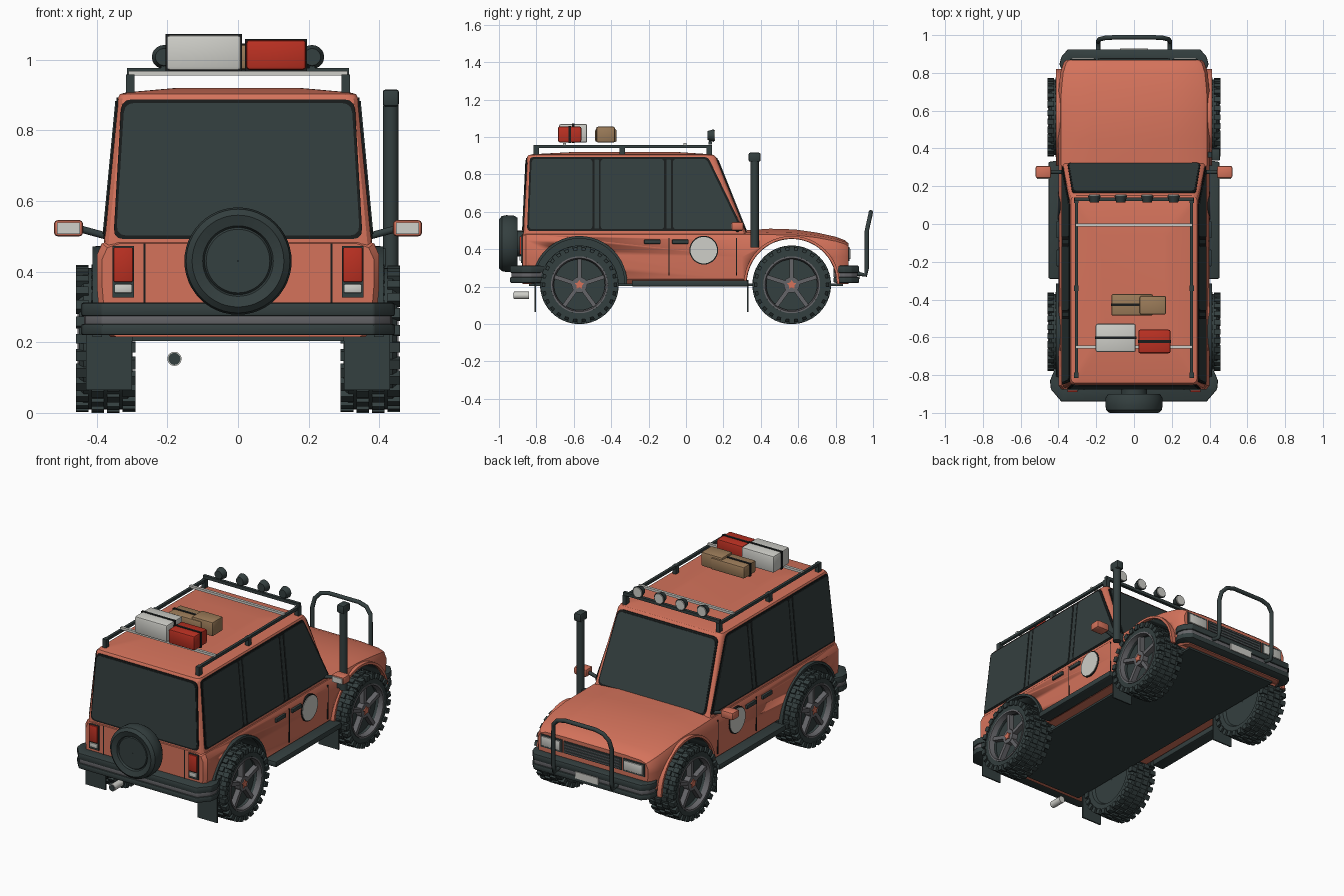
import bpy, bmesh
from math import sin, cos, pi, radians
from mathutils import Vector, Matrix

cube = bpy.data.objects.get("Cube")
if cube:
    bpy.data.objects.remove(cube)

def material(name, *rgb):
    m = bpy.data.materials.new(name)
    m.use_nodes = True
    m.diffuse_color = (*rgb, 1)
    m.node_tree.nodes["Principled BSDF"].inputs["Base Color"].default_value = (*rgb, 1)
    return m

ORANGE = material("coral paint", .66, .17, .105)
DARK = material("dark slate", .034, .05, .05)
BLACK = material("black rubber", .01, .012, .012)
GREY = material("mid grey", .13, .13, .14)
WHITE = material("off white", .62, .62, .58)
RED = material("red", .5, .03, .016)
TAN = material("tan", .33, .2, .1)
SIDES = ((1, "left"), (-1, "right"))

# ---- helpers ----
def finish(name, bm, mat, bevel=0):
    bmesh.ops.recalc_face_normals(bm, faces=bm.faces)
    if bevel:
        bmesh.ops.bevel(bm, geom=bm.edges[:], offset=bevel, segments=2, profile=.5, affect='EDGES')
    mesh = bpy.data.meshes.new(name)
    bm.to_mesh(mesh)
    bm.free()
    ob = bpy.data.objects.new(name, mesh)
    bpy.context.collection.objects.link(ob)
    mesh.materials.append(mat)
    bpy.ops.object.select_all(action='DESELECT')
    ob.select_set(True)
    bpy.context.view_layer.objects.active = ob
    bpy.ops.object.shade_smooth_by_angle(angle=radians(32))
    return ob

def box(name, c, size, mat, bevel=0):
    bm = bmesh.new()
    bmesh.ops.create_cube(bm, size=1, matrix=Matrix.Translation(c) @ Matrix.Diagonal((*size, 1)))
    return finish(name, bm, mat, bevel)

def rod(name, p, q, r, mat, n=20, r2=None):
    p, q = Vector(p), Vector(q)
    bm = bmesh.new()
    turn = (q - p).to_track_quat('Z', 'Y').to_matrix().to_4x4()
    bmesh.ops.create_cone(bm, cap_ends=True, segments=n, radius1=r, radius2=r if r2 is None else r2,
                          depth=(q - p).length, matrix=Matrix.Translation((p + q) / 2) @ turn)
    return finish(name, bm, mat)

def loft(name, rings, mat, closed=False):
    bm = bmesh.new()
    vs = [[bm.verts.new(p) for p in r] for r in rings]
    n = len(vs[0])
    for a, b in zip(vs, vs[1:] + (vs[:1] if closed else [])):
        for i in range(n):
            bm.faces.new((a[i], a[(i + 1) % n], b[(i + 1) % n], b[i]))
    if not closed:
        bm.faces.new(vs[0])
        bm.faces.new(vs[-1])
    return finish(name, bm, mat)

def lathe(name, profile, centre, axis, mat, n=40):
    # profile of (radius, offset along axis), closed into a ring
    rings = []
    for i in range(n):
        a = 2 * pi * i / n
        rings.append([Vector(centre) + (Vector((o, r * cos(a), r * sin(a))) if axis == 'x'
                      else Vector((r * cos(a), o, r * sin(a)))) for r, o in profile])
    return loft(name, rings, mat, True)

def plate(name, pts, push, mat, bevel=0):
    bm = bmesh.new()
    face = bm.faces.new([bm.verts.new(p) for p in pts])
    top = bmesh.ops.extrude_face_region(bm, geom=[face])
    bmesh.ops.translate(bm, vec=push, verts=[v for v in top['geom'] if isinstance(v, bmesh.types.BMVert)])
    return finish(name, bm, mat, bevel)

def rounded(pts, r):
    out = []
    pts = [Vector(p) for p in pts]
    for i, p in enumerate(pts):
        a = p + (pts[i - 1] - p).normalized() * r
        b = p + (pts[(i + 1) % len(pts)] - p).normalized() * r
        for t in (0, .33, .67, 1):
            out.append(a * (1 - t) ** 2 + p * 2 * t * (1 - t) + b * t * t)
    return out

# ---- lower body with wheel arches ----
def section(y, w, t, crown):
    half = [(w * .55, t + crown), (w - .05, t), (w - .015, t - .012), (w, t - .045),
            (w, .36), (w - .01, .24), (w - .04, .215)]
    return [(x, y, z) for x, z in half] + [(-x, y, z) for x, z in reversed(half)]

body = loft("lower_body", [section(*s) for s in (
    (-.875, .385, .48, 0), (-.855, .4, .492, 0), (.3, .4, .492, .008), (.45, .402, .49, .02),
    (.58, .402, .488, .018), (.7, .4, .474, .015), (.8, .39, .455, .012), (.85, .375, .44, .008),
    (.868, .36, .428, .004))], ORANGE)
AXLES = ((.565, .24, "front"), (-.57, .248, "rear"))
cuts = [rod("arch_cutter_front", (-.6, .565, .215), (.6, .565, .215), .24, DARK, 48)]
cuts += [rod("arch_cutter_rear_" + n, (s * .27, -.57, .215), (s * .6, -.57, .215), .248, DARK, 48) for s, n in SIDES]
bpy.context.view_layer.objects.active = body
for c in cuts:
    mod = body.modifiers.new("arch", 'BOOLEAN')
    mod.operation, mod.solver, mod.object = 'DIFFERENCE', 'EXACT', c
    bpy.ops.object.modifier_apply(modifier=mod.name)
    bpy.data.objects.remove(c)
if len(body.data.materials) < 2:
    body.data.materials.append(DARK)
for p in body.data.polygons:
    x, y, z = p.center
    inside = any((y - ay) ** 2 + (z - .215) ** 2 < (r + .001) ** 2 for ay, r, _ in AXLES)
    p.material_index = int(inside and abs(x) < .394 and z > .217)
box("floor_pan", (0, 0, .21), (.6, 1.68, .012), DARK)

# ---- cabin ----
def cabin_ring(z, hx, y0, y1, r=.03):
    return rounded([(-hx, y0, z), (hx, y0, z), (hx, y1, z), (-hx, y1, z)], r)
loft("cabin", [cabin_ring(*r) for r in ((.47, .381, -.871, .33), (.89, .341, -.851, .162),
     (.903, .334, -.843, .15), (.908, .315, -.82, .13), (.92, .18, -.6, -.05))], ORANGE)

def lean(z, low, high):
    return low + (high - low) * (z - .47) / .42

def side_pane(name, pts, s, mat, lift, r=.02):
    plate(name, rounded([(s * (lean(z, .381, .341) - .004), y, z) for y, z in pts], r), (s * (.004 + lift), 0, 0), mat)

def end_pane(name, pts, low, high, d, mat, lift, r=.03):
    plate(name, rounded([(x, lean(z, low, high) - d * .004, z) for x, z in pts], r), (0, d * (.004 + lift), 0), mat)

def trapezoid(w0, w1, z0, z1):
    return [(-w0, z0), (w0, z0), (w1, z1), (-w1, z1)]

for s, n in SIDES:
    side_pane("window_seal_" + n, [(-.85, .497), (.31, .497), (.118, .893), (-.835, .893)], s, BLACK, .003)
    for part, pts in (("rear", [(-.84, .507), (-.5, .507), (-.5, .883), (-.825, .883)]),
                      ("middle", [(-.457, .507), (-.117, .507), (-.117, .883), (-.457, .883)]),
                      ("front", [(-.07, .507), (.292, .507), (.11, .883), (-.07, .883)])):
        side_pane(part + "_window_" + n, pts, s, DARK, .006)
    # door pillars
    for i, y in enumerate((-.478, -.093)):
        side_pane(f"pillar_{i}_{n}", [(y - .012, .51), (y + .012, .51), (y + .012, .88), (y - .012, .88)], s, DARK, .005, .004)
for name, low, high, d, w0, w1 in (("rear_window", -.871, -.851, -1, .345, .322), ("windscreen", .33, .162, 1, .345, .318)):
    end_pane(name + "_seal", trapezoid(w0 + .008, w1 + .008, .492, .888), low, high, d, BLACK, .004)
    end_pane(name, trapezoid(w0, w1, .502, .878), low, high, d, DARK, .007)

# ---- wheels ----
TYRE = [(.002, -.06), (.14, -.06), (.15, -.076), (.185, -.076), (.2, -.062), (.2, .062), (.185, .076),
        (.152, .076), (.142, .06), (.142, .03), (.002, .03)]
for ay, _, end in AXLES:
    for s, n in SIDES:
        tag = end + "_" + n
        c = Vector((s * .375, ay, .21))
        lathe("tyre_" + tag, [(r, s * o) for r, o in TYRE], c, 'x', DARK, 48)
        lathe("rim_" + tag, [(.136, s * .05), (.15, s * .05), (.152, s * .08), (.143, s * .08)], c, 'x', GREY)
        bm = bmesh.new()
        for i in range(26):
            for x, w, r, h, off in ((-.022, .036, .201, .018, 0), (.022, .036, .201, .018, .5),
                                    (-.066, .036, .193, .03, .5), (.066, .036, .193, .03, 0)):
                m = (Matrix.Translation(c) @ Matrix.Rotation(2 * pi * (i + off) / 26, 4, 'X')
                     @ Matrix.Translation((x, 0, r)) @ Matrix.Diagonal((w, .028, h, 1)))
                bmesh.ops.create_cube(bm, size=1, matrix=m)
        finish("tread_" + tag, bm, DARK)
        bm = bmesh.new()
        for i in range(5):
            m = (Matrix.Translation(c) @ Matrix.Rotation(2 * pi * i / 5, 4, 'X')
                 @ Matrix.Translation((s * .048, 0, .085)) @ Matrix.Diagonal((.03, .022, .118, 1)))
            bmesh.ops.create_cube(bm, size=1, matrix=m)
        finish("spokes_" + tag, bm, GREY)
        rod("hub_" + tag, c + Vector((s * .03, 0, 0)), c + Vector((s * .066, 0, 0)), .042, GREY)
        star = [c + Vector((s * .066, r * sin(i * pi / 5), r * cos(i * pi / 5)))
                for i in range(10) for r in ((.026, .015)[i % 2],)]
        plate("hub_cap_" + tag, star, (s * .006, 0, 0), ORANGE)
        box("mud_flap_" + tag, (s * .365, ay - .235, .15), (.13, .008, .17), DARK)
        # arch lip
        lip = [(s * .385, ay + r * cos(a), .215 + r * sin(a)) for r, seq in ((.242, range(25)), (.256, range(24, -1, -1)))
               for a in (pi * i / 24 for i in seq)]
        plate("arch_lip_" + tag, lip, (s * .027, 0, 0), ORANGE if end == "front" else DARK)

# ---- spare wheel ----
lathe("spare_wheel", [(.002, -.985), (.09, -.985), (.095, -.978), (.1, -.99), (.13, -1), (.147, -.985),
      (.152, -.96), (.15, -.92), (.138, -.9), (.002, -.9)], (0, 0, .43), 'y', DARK, 48)
rod("spare_mount", (0, -.91, .43), (0, -.86, .43), .07, DARK)

# ---- bumpers ----
def bumper(name, path, depth, d, z0, z1, mat):
    outer = [(x, y) for x, y in path] + [(-x, y) for x, y in reversed(path)]
    inner = [(x * .93, y - d * depth) for x, y in reversed(outer)]
    plate(name, [(x, y, z0) for x, y in outer + inner], (0, 0, z1 - z0), mat, .006)
for part, z0, z1, k, mat in (("lower", .22, .252, 0, DARK), ("strip", .246, .282, .008, GREY), ("upper", .274, .312, 0, DARK)):
    bumper("rear_bumper_" + part, [(.445 - k, -.83), (.44 - k, -.875), (.385, -.94 + k)], .075, -1, z0, z1, mat)
    bumper("front_bumper_" + part, [(.395 - k, .845), (.385 - k, .885), (.35, .925 - k)], .06, 1, z0, z1, mat)
box("number_plate", (0, .926, .262), (.15, .008, .04), WHITE)

# ---- bull bar ----
curve = bpy.data.curves.new("bull_bar", 'CURVE')
curve.dimensions, curve.bevel_depth, curve.bevel_resolution = '3D', .012, 3
half = [(.19, .915, .27), (.19, .96, .262), (.19, .967, .3), (.19, .967, .5), (.182, .978, .55), (.15, .986, .585), (.1, .988, .598)]
path = half + [(-x, y, z) for x, y, z in reversed(half)]
spline = curve.splines.new('POLY')
spline.points.add(len(path) - 1)
for pt, co in zip(spline.points, path):
    pt.co = (*co, 1)
bar = bpy.data.objects.new("bull_bar", curve)
bpy.context.collection.objects.link(bar)
curve.materials.append(DARK)
bpy.ops.object.select_all(action='DESELECT')
bar.select_set(True)
bpy.context.view_layer.objects.active = bar
bpy.ops.object.convert(target='MESH')

# ---- grille ----
box("grille", (0, .869, .375), (.38, .012, .07), DARK)
for i in range(4):
    box(f"grille_slat_{i}", (0, .876, .35 + i * .0165), (.36, .006, .005), GREY)

# ---- paired details ----
for s, n in SIDES:
    box("headlight_frame_" + n, (s * .27, .866, .375), (.14, .014, .075), DARK)
    box("headlight_" + n, (s * .27, .874, .375), (.12, .012, .056), WHITE, .003)
    box("tail_light_frame_" + n, (s * .325, -.875, .4), (.062, .014, .146), DARK)
    box("tail_light_" + n, (s * .325, -.882, .42), (.054, .016, .098), RED, .003)
    box("reverse_light_" + n, (s * .325, -.882, .352), (.05, .016, .025), WHITE, .003)
    box("tailgate_seam_" + n, (s * .265, -.875, .395), (.005, .006, .17), BLACK)
    box("side_step_" + n, (s * .415, .02, .217), (.075, .62, .034), DARK, .008)
    for i, y in enumerate((-.18, -.03)):
        box(f"door_handle_{i}_{n}", (s * .403, y, .44), (.016, .088, .022), DARK, .003)
    for i, y in enumerate((-.09, .27)):
        box(f"door_seam_{i}_{n}", (s * .398, y, .36), (.006, .005, .2), BLACK)
    rod("badge_rim_" + n, (s * .39, .095, .395), (s * .403, .095, .395), .077, BLACK, 32)
    rod("badge_disc_" + n, (s * .396, .095, .395), (s * .406, .095, .395), .071, WHITE, 32)
    rod("mirror_arm_" + n, (s * .37, .275, .5), (s * .45, .275, .522), .01, DARK)
    box("mirror_" + n, (s * .48, .275, .523), (.082, .065, .046), ORANGE, .01)
    box("mirror_glass_" + n, (s * .48, .241, .523), (.066, .006, .032), WHITE)
    # roof rack rails
    box("rack_rail_" + n, (s * .305, -.335, .95), (.016, .95, .016), DARK)
    for i, y in enumerate((-.8, -.34, .125)):
        box(f"rack_post_{i}_{n}", (s * .305, y, .928), (.024, .03, .06), DARK)
for i, y in enumerate((-.65, -.005)):
    box(f"rack_crossbar_{i}", (0, y, .962), (.62, .016, .014), WHITE)
box("lamp_bar", (0, .13, .968), (.63, .018, .018), DARK)
for i, x in enumerate((-.21, -.07, .07, .21)):
    rod(f"roof_lamp_{i}", (x, .115, 1.008), (x, .15, 1.008), .024, DARK, 20, .034)
    rod(f"roof_lamp_lens_{i}", (x, .148, 1.008), (x, .156, 1.008), .029, WHITE)
    box(f"roof_lamp_foot_{i}", (x, .13, .978), (.016, .014, .03), DARK)

# ---- luggage ----
for name, c, size, mat in (("white_case", (-.097, -.603, 1.02), (.212, .15, .1), WHITE),
                           ("red_case", (.108, -.622, 1.014), (.17, .125, .085), RED),
                           ("tan_bag", (-.01, -.428, 1.008), (.22, .115, .07), TAN),
                           ("tan_box", (.1, -.43, 1.013), (.14, .1, .085), TAN)):
    box(name, c, size, mat, .01)
    if name != "tan_box":
        box(name + "_strap", c, (size[0] + .006, .014, size[2] + .006), BLACK)

# ---- snorkel and exhaust ----
rod("snorkel_pipe", (.433, .367, .41), (.433, .367, .87), .022, DARK)
box("snorkel_head", (.433, .367, .892), (.046, .064, .048), DARK, .008)
box("snorkel_bracket", (.41, .367, .44), (.04, .03, .05), DARK)
rod("exhaust_pipe", (-.18, -.84, .153), (-.18, -.92, .153), .02, WHITE)
rod("exhaust_mouth", (-.18, -.915, .153), (-.18, -.923, .153), .017, DARK)
